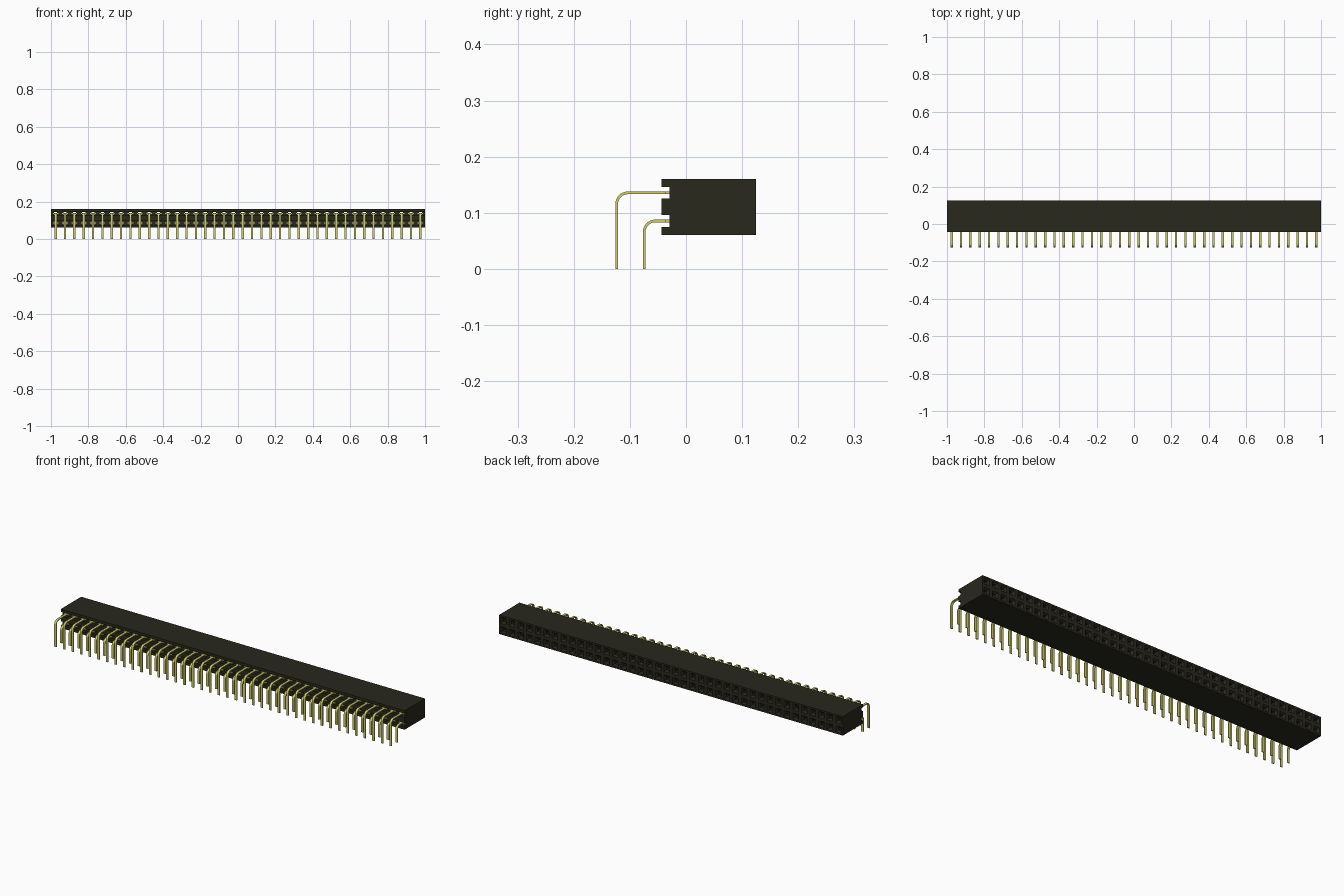
import bpy, bmesh
from math import sin, cos, pi
from mathutils import Vector

if "Cube" in bpy.data.objects:
    bpy.data.objects.remove(bpy.data.objects["Cube"], do_unlink=True)

COLUMNS, PITCH = 40, 0.05
BOTTOM, MIDDLE, TOP = 0.0605, 0.1105, 0.1605
FRONT, WALL, BACK = -0.044, -0.029, 0.125
ROWS = (MIDDLE + PITCH / 2, MIDDLE - PITCH / 2)
GROOVE, HOLE = 0.0105, 0.0085      # half heights


def material(name, rgb):
    m = bpy.data.materials.new(name)
    m.use_nodes = True
    m.diffuse_color = (*rgb, 1)
    bsdf = m.node_tree.nodes["Principled BSDF"]
    bsdf.inputs["Base Color"].default_value = (*rgb, 1)
    bsdf.inputs["Roughness"].default_value = 0.6
    return m


def finish(bm, name, mat):
    bmesh.ops.recalc_face_normals(bm, faces=bm.faces)
    mesh = bpy.data.meshes.new(name)
    bm.to_mesh(mesh)
    bm.free()
    mesh.materials.append(mat)
    ob = bpy.data.objects.new(name, mesh)
    bpy.context.collection.objects.link(ob)
    return ob


def extrude_profile(bm, profile, x0, x1):
    """Sweep a closed y-z outline along x."""
    face = bm.faces.new([bm.verts.new((x0, y, z)) for y, z in profile])
    new = bmesh.ops.extrude_face_region(bm, geom=[face])["geom"]
    moved = [v for v in new if isinstance(v, bmesh.types.BMVert)]
    bmesh.ops.translate(bm, verts=moved, vec=(x1 - x0, 0, 0))
    bmesh.ops.recalc_face_normals(bm, faces=bm.faces)


def cell_faces(bm, y, half):
    """One rectangle per contact, in the plane at y."""
    cells = []
    for i in range(COLUMNS):
        x0 = -1 + PITCH * i
        x1 = x0 + PITCH
        for z in ROWS:
            corners = ((x0, z - half), (x0, z + half), (x1, z + half), (x1, z - half))
            cells.append(bm.faces.new([bm.verts.new((x, y, h)) for x, h in corners]))
    bm.normal_update()
    return cells


def shrink_cells(bm, cells, half, y):
    """Inset each cell to a centred square at depth y."""
    bmesh.ops.inset_individual(bm, faces=cells, thickness=0.0005)
    for f in cells:
        c = f.calc_center_median()
        for v in f.verts:
            v.co = (c.x + (half if v.co.x > c.x else -half), y,
                    c.z + (half if v.co.z > c.z else -half))


plastic = material("black plastic", (0.022, 0.021, 0.0125))
gold = material("gold", (0.64, 0.62, 0.147))

# Housing: block with two full-length grooves along the front
bm = bmesh.new()
outline = [(BACK, BOTTOM), (BACK, TOP), (FRONT, TOP)]
for row in ROWS:
    hi, lo = row + GROOVE, row - GROOVE
    outline += [(FRONT, hi), (WALL, hi), (WALL, lo), (FRONT, lo)]
outline.append((FRONT, BOTTOM))
extrude_profile(bm, outline, -1, 1)

# Open the back and the groove floors
bm.normal_update()
bmesh.ops.delete(bm, geom=[f for f in bm.faces if abs(f.normal.y) > 0.9 and
                           f.calc_center_median().y > WALL - 0.001], context='FACES')

# Square sockets, funnelled at the back and running through to the grooves
sockets = cell_faces(bm, BACK, PITCH / 2)
for half, y in ((0.016, BACK), (HOLE, BACK - 0.01), (HOLE, WALL)):
    shrink_cells(bm, sockets, half, y)
floors = cell_faces(bm, WALL, GROOVE)
shrink_cells(bm, floors, HOLE, WALL)
bmesh.ops.delete(bm, geom=sockets + floors, context='FACES')
bmesh.ops.remove_doubles(bm, verts=bm.verts, dist=0.00001)
finish(bm, "socket_housing", plastic)


# Pins: flat strips bent down through a rounded right angle
def pin_row(name, y, z, radius=0.02, half=0.0024, width=0.012, shoulder=0.03):
    centre = Vector((y + radius, z - radius))

    def side(offset):
        r = radius + offset
        arc = [(centre.x - r * sin(a), centre.y + r * cos(a))
               for a in (pi / 2 * i / 8 for i in range(9))]
        return [(WALL + 0.01, z + offset)] + arc + [(y - offset, 0)]

    bm = bmesh.new()
    x = -1 + PITCH / 2
    extrude_profile(bm, side(half) + side(-half)[::-1], x - width / 2, x + width / 2)
    # Wide shoulder seated in the groove
    plate = [(WALL - 0.008, z - half), (WALL - 0.008, z + half),
             (WALL, z + half), (WALL, z - half)]
    extrude_profile(bm, plate, x - shoulder / 2, x + shoulder / 2)
    ob = finish(bm, name, gold)
    array = ob.modifiers.new("columns", 'ARRAY')
    array.count = COLUMNS
    array.use_relative_offset = False
    array.use_constant_offset = True
    array.constant_offset_displace = (PITCH, 0, 0)
    bpy.ops.object.select_all(action='DESELECT')
    ob.select_set(True)
    bpy.context.view_layer.objects.active = ob
    bpy.ops.object.shade_smooth_by_angle(angle=0.6)


pin_row("upper_pins", -0.1236, ROWS[0])
pin_row("lower_pins", -0.0745, ROWS[1])
